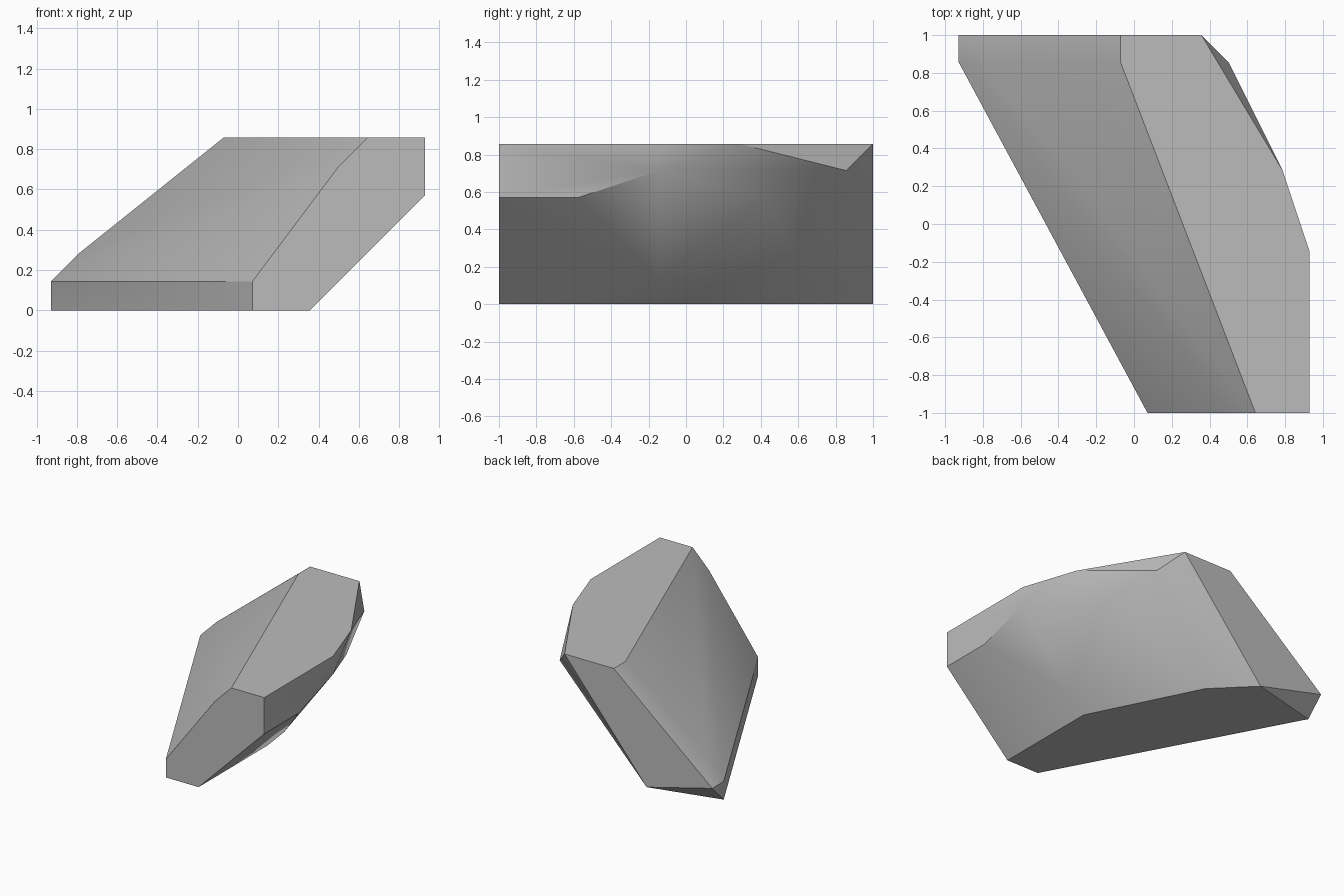
import bpy
import bmesh
import math

UNIT = 1 / 14  # modelling grid step

cube = bpy.data.objects.get("Cube")
if cube:
    bpy.data.objects.remove(cube, do_unlink=True)


def make_material(name, colour):
    material = bpy.data.materials.new(name)
    material.use_nodes = True
    material.diffuse_color = colour
    material.node_tree.nodes["Principled BSDF"].inputs["Base Color"].default_value = colour
    return material


def section(y, profile):
    """Place an (x, z) profile at depth y."""
    return [(x, y, z) for x, z in profile]


# Flat front end, narrow shoulder section and flat back end
front_end = section(-14, [(1, 0), (1, 2), (7, 10), (9, 12), (13, 12), (13, 8), (5, 0)])
shoulder = section(12, [(-13, 0), (-13, 2), (-11, 4), (-1, 12)])
back_end = section(14, [(-13, 2), (-1, 12), (5, 12), (-5, 0)])

# Chipped corners along the overhanging side, upper rim then underside
upper_rim = [(13, -8, 8), (13, -2, 12), (13, -2, 10), (11, 4, 12), (7, 12, 10)]
underside = [(9, 6, 8), (7, -2, 2), (5, -2, 0), (-1, 10, 0)]

# Rock body: a convex solid wrapped around the corner points
bm = bmesh.new()
for point in front_end + shoulder + back_end + upper_rim + underside:
    bm.verts.new([value * UNIT for value in point])
bmesh.ops.convex_hull(bm, input=bm.verts[:])
bmesh.ops.dissolve_limit(bm, angle_limit=math.radians(1), verts=bm.verts[:], edges=bm.edges[:])
bmesh.ops.recalc_face_normals(bm, faces=bm.faces[:])

mesh = bpy.data.meshes.new("rock")
bm.to_mesh(mesh)
bm.free()
mesh.materials.append(make_material("stone grey", (0.5, 0.5, 0.5, 1)))

rock = bpy.data.objects.new("rock", mesh)
bpy.context.collection.objects.link(rock)

# Soften the shallow creases only
bpy.ops.object.select_all(action="DESELECT")
rock.select_set(True)
bpy.context.view_layer.objects.active = rock
bpy.ops.object.shade_smooth_by_angle(angle=math.radians(30))
